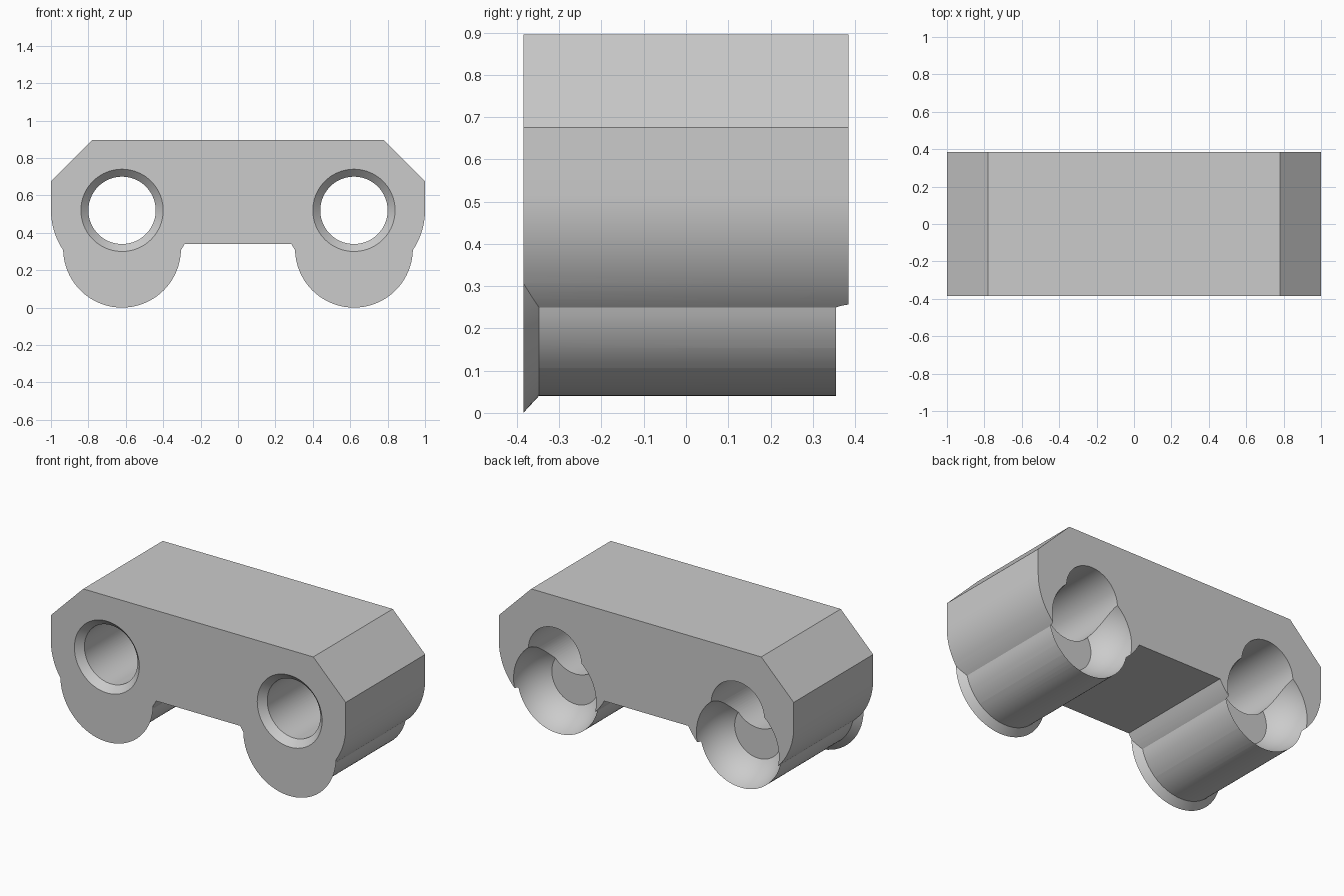
import bpy, bmesh
from math import sin, cos, pi, sqrt, atan2, asin

cube = bpy.data.objects.get("Cube")
if cube:
    bpy.data.objects.remove(cube, do_unlink=True)

HALF_DEPTH = 0.385
BORE_X, BORE_Z, BORE_R = 0.62, 0.52, 0.18
LOBE_R = 0.38
BARREL_Z, BARREL_R = 0.315, 0.275
UNDERSIDE, TOP = 0.34, 0.895

grey = bpy.data.materials.new("light_grey")
grey.use_nodes = True
grey.diffuse_color = (0.6, 0.6, 0.6, 1)
grey.node_tree.nodes["Principled BSDF"].inputs["Base Color"].default_value = (0.6, 0.6, 0.6, 1)


def finish(name, bm):
    bmesh.ops.recalc_face_normals(bm, faces=bm.faces[:])
    mesh = bpy.data.meshes.new(name)
    bm.to_mesh(mesh)
    bm.free()
    mesh.materials.append(grey)
    obj = bpy.data.objects.new(name, mesh)
    bpy.context.collection.objects.link(obj)
    return obj


def turned(name, x, z, profile, sides=80):
    """Solid of revolution about the y direction; profile is (radius, y)."""
    bm = bmesh.new()
    rings = [[bm.verts.new((x + r * cos(2 * pi * i / sides), y, z + r * sin(2 * pi * i / sides)))
              for i in range(sides)] for r, y in profile]
    for a, b in zip(rings, rings[1:]):
        for i in range(sides):
            j = (i + 1) % sides
            bm.faces.new((a[i], a[j], b[j], b[i]))
    bm.faces.new(rings[0])
    bm.faces.new(rings[-1])
    return finish(name, bm)


def combine(target, other, operation):
    mod = target.modifiers.new(operation.lower(), 'BOOLEAN')
    mod.operation = operation
    mod.solver = 'EXACT'
    mod.object = other
    bpy.context.view_layer.objects.active = target
    bpy.ops.object.modifier_apply(modifier=mod.name)
    bpy.data.objects.remove(other, do_unlink=True)


# Block outline: chamfered top corners and a round lobe under each bore
drop = BORE_Z - UNDERSIDE
start = atan2(-drop, -sqrt(LOBE_R ** 2 - drop ** 2))
STEPS = 40
half = [(BORE_X + LOBE_R * cos(start * (1 - i / STEPS)),
         BORE_Z + LOBE_R * sin(start * (1 - i / STEPS))) for i in range(STEPS + 1)]
half += [(1.0, 0.675), (0.78, TOP)]
outline = half + [(-x, z) for x, z in reversed(half)]

bm = bmesh.new()
face = bm.faces.new([bm.verts.new((x, -HALF_DEPTH, z)) for x, z in outline])
new = bmesh.ops.extrude_face_region(bm, geom=[face])["geom"]
bmesh.ops.translate(bm, vec=(0, 2 * HALF_DEPTH, 0),
                    verts=[v for v in new if isinstance(v, bmesh.types.BMVert)])
block = finish("connector_block", bm)

# Flat-bottomed round socket profile
SOCKET_R, SOCKET_Y, FLOOR_Y = 0.282, 0.417, 0.185
low = asin((SOCKET_Y - FLOOR_Y) / SOCKET_R)
socket = [(SOCKET_R * cos(low * (1 - i / 16)), SOCKET_Y - SOCKET_R * sin(low * (1 - i / 16)))
          for i in range(17)] + [(SOCKET_R, 0.5)]

# Lower barrels with a flared front lip
for x in (-BORE_X, BORE_X):
    combine(block, turned("barrel", x, BARREL_Z,
                          [(0.315, -HALF_DEPTH), (BARREL_R, -0.348), (BARREL_R, 0.37)]), 'UNION')

# Rear sockets and countersunk through bores
for x in (-BORE_X, BORE_X):
    combine(block, turned("socket_cutter", x, BARREL_Z, socket), 'DIFFERENCE')
    combine(block, turned("bore_cutter", x, BORE_Z,
                          [(0.24, -0.405), (BORE_R, -0.345), (BORE_R, 0.5)]), 'DIFFERENCE')

bpy.ops.object.select_all(action='DESELECT')
block.select_set(True)
bpy.context.view_layer.objects.active = block
bpy.ops.object.shade_smooth_by_angle(angle=pi / 7)
